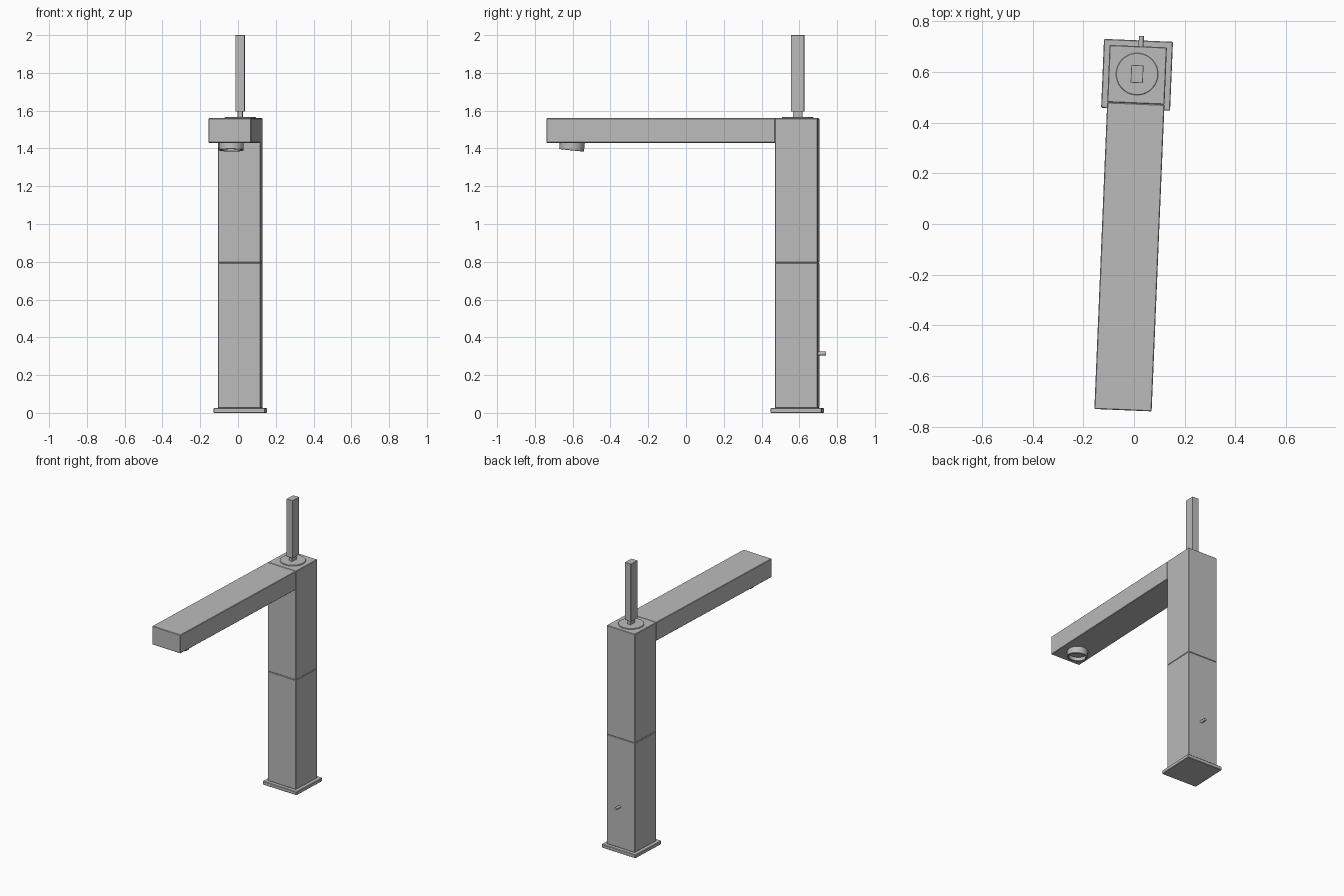
import bpy
import bmesh
import math
from mathutils import Matrix

cube = bpy.data.objects.get("Cube")
if cube:
    bpy.data.objects.remove(cube, do_unlink=True)

# The whole tap is turned slightly around its column axis
FRAME = Matrix.Translation((0.012, 0.588, 0)) @ Matrix.Rotation(math.radians(-2.4), 4, "Z")

metal = bpy.data.materials.new("grey metal")
metal.use_nodes = True
GREY = (0.5, 0.5, 0.5, 1)
metal.diffuse_color = GREY
metal.node_tree.nodes["Principled BSDF"].inputs["Base Color"].default_value = GREY


def add_object(name, bm, local=Matrix()):
    mesh = bpy.data.meshes.new(name)
    bmesh.ops.recalc_face_normals(bm, faces=bm.faces)
    bm.to_mesh(mesh)
    bm.free()
    mesh.materials.append(metal)
    obj = bpy.data.objects.new(name, mesh)
    obj.matrix_world = FRAME @ local
    bpy.context.collection.objects.link(obj)
    return obj


def box(name, x, y, z, bevel=0.003):
    """Bevelled box from (min, max) ranges."""
    bm = bmesh.new()
    bmesh.ops.create_cube(bm, size=1)
    for v in bm.verts:
        v.co = [r[0] if c < 0 else r[1] for c, r in zip(v.co, (x, y, z))]
    obj = add_object(name, bm)
    mod = obj.modifiers.new("edge bevel", "BEVEL")
    mod.width = bevel
    mod.segments = 1
    return obj


def lathe(name, profile, local, steps=40):
    """Revolve (radius, height) points around local z."""
    bm = bmesh.new()
    verts = [bm.verts.new((r, 0, h)) for r, h in profile]
    edges = [bm.edges.new(pair) for pair in zip(verts, verts[1:])]
    bmesh.ops.spin(bm, geom=verts + edges, axis=(0, 0, 1), cent=(0, 0, 0),
                   angle=math.tau, steps=steps)
    bmesh.ops.remove_doubles(bm, verts=bm.verts, dist=1e-5)
    obj = add_object(name, bm, local)
    bpy.ops.object.select_all(action="DESELECT")
    obj.select_set(True)
    bpy.context.view_layer.objects.active = obj
    bpy.ops.object.shade_smooth_by_angle(angle=math.radians(30))
    return obj


H = 0.113  # half width of the column

# Base plate and two-piece column
box("base_plate", (-0.136, 0.136), (-0.136, 0.136), (0, 0.025))
box("lower_column", (-H, H), (-H, H), (0.025, 0.795))
box("upper_column", (-H, H), (-H, H), (0.795, 1.56))

# Spout reaching forward from the column top
box("spout", (-H, H), (-1.323, -H), (1.43, 1.56))

# Tilted hollow outlet under the spout tip
outlet = Matrix.Translation((0.002, -1.195, 1.39)) @ Matrix.Rotation(math.radians(-6), 4, "X")
lathe("outlet_ring",
      [(0, 0.05), (0.066, 0.05), (0.066, 0.002), (0.064, 0), (0.057, 0),
       (0.055, 0.002), (0.055, 0.025), (0, 0.025)], outlet)

# Control on top of the column: disc, neck and upright lever
lathe("control_disc", [(0, 0), (0.083, 0), (0.083, 0.005), (0.081, 0.007), (0, 0.007)],
      Matrix.Translation((0, 0.003, 1.559)))
box("lever_neck", (-0.013, 0.013), (-0.022, 0.028), (1.56, 1.6), 0.001)
box("lever", (-0.024, 0.024), (-0.032, 0.038), (1.595, 2.0), 0.001)

# Small pin on the back of the column
lathe("back_pin", [(0, 0), (0.01, 0), (0.01, 0.05), (0, 0.05)],
      Matrix.Translation((0.011, 0.103, 0.314)) @ Matrix.Rotation(math.radians(-90), 4, "X"), 20)
